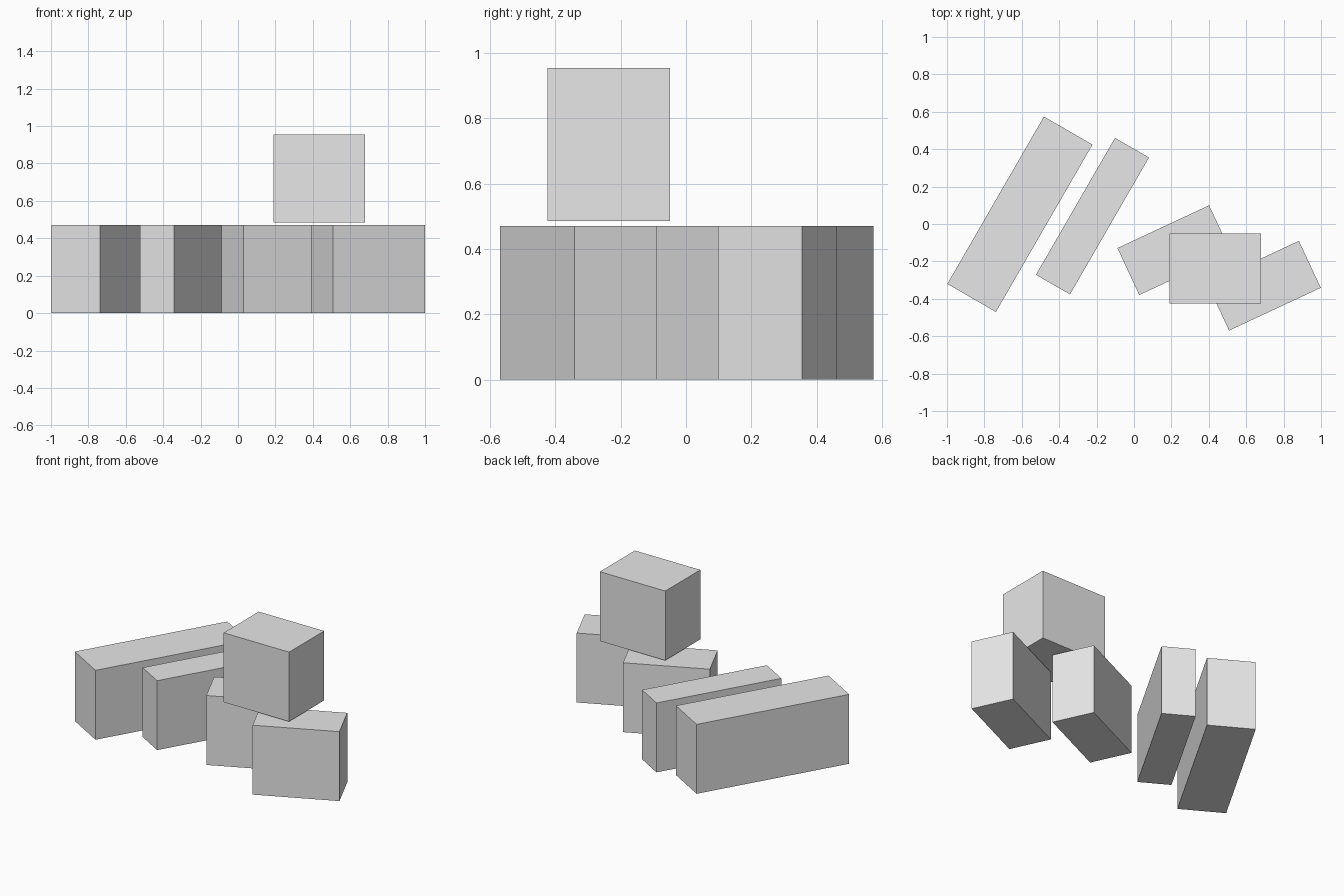
import bpy
from math import radians

cube = bpy.data.objects.get("Cube")
if cube:
    bpy.data.objects.remove(cube, do_unlink=True)

# Single plain grey
grey = bpy.data.materials.new("light_grey")
grey.use_nodes = True
colour = (0.8, 0.8, 0.8, 1)
grey.diffuse_color = colour
grey.node_tree.nodes["Principled BSDF"].inputs["Base Color"].default_value = colour


def block(name, centre, size, base, angle=0):
    """Box resting at height base, turned about z."""
    x, y = centre
    bpy.ops.mesh.primitive_cube_add(size=1, location=(x, y, base + size[2] / 2))
    obj = bpy.context.object
    obj.name = obj.data.name = name
    obj.scale = size
    obj.rotation_euler.z = radians(angle)
    bpy.ops.object.transform_apply(location=False, rotation=False, scale=True)
    obj.data.materials.append(grey)
    return obj


HEIGHT = 0.47

# Two long parallel blocks
block("long_wide_block", (-0.61, 0.052), (1.033, 0.3, HEIGHT), 0, 60)
block("long_narrow_block", (-0.222, 0.042), (0.845, 0.21, HEIGHT), 0, 60)

# Two staggered short blocks
for name, centre in (("back_short_block", (0.215, -0.14)),
                     ("front_short_block", (0.695, -0.33))):
    block(name, centre, (0.541, 0.277, HEIGHT), 0, 25)

# Upper block floating just above the short pair
block("upper_block", (0.435, -0.237), (0.49, 0.375, HEIGHT), 0.485)
